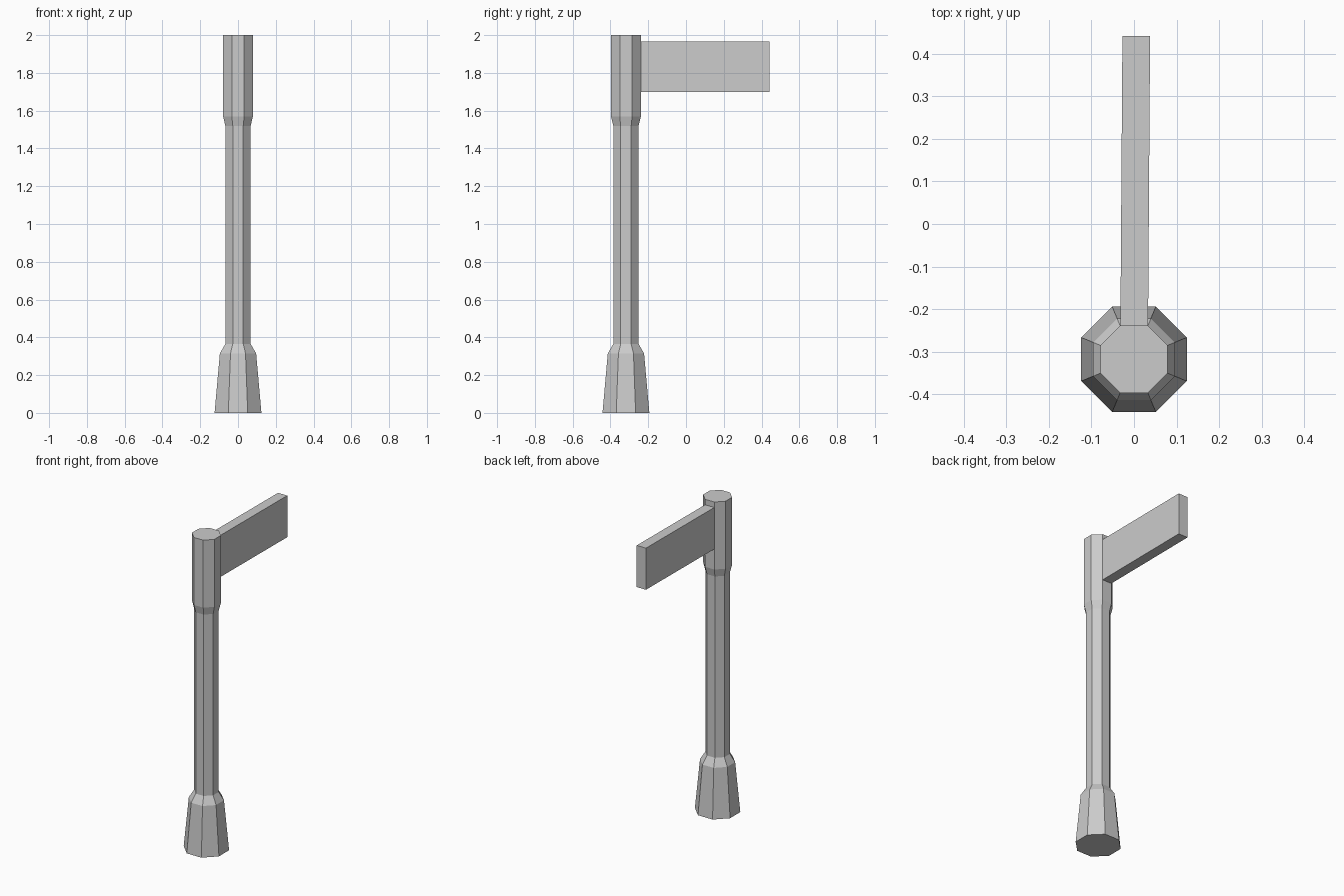
import bpy, bmesh, math
from mathutils import Matrix

if "Cube" in bpy.data.objects:
    bpy.data.objects.remove(bpy.data.objects["Cube"])

POLE_Y = -0.318


def finish(bm, name):
    bmesh.ops.recalc_face_normals(bm, faces=bm.faces)
    mesh = bpy.data.meshes.new(name)
    bm.to_mesh(mesh)
    bm.free()
    obj = bpy.data.objects.new(name, mesh)
    bpy.context.collection.objects.link(obj)
    return obj


def octagonal_post(name, profile):
    """Stack octagon rings given as (half width across flats, height)."""
    bm = bmesh.new()
    rings = []
    for half, z in profile:
        r = half / math.cos(math.pi / 8)
        angles = [math.pi / 8 + i * math.pi / 4 for i in range(8)]
        rings.append([bm.verts.new((r * math.cos(a), r * math.sin(a), z)) for a in angles])
    for low, high in zip(rings, rings[1:]):
        for i in range(8):
            j = (i + 1) % 8
            bm.faces.new((low[i], low[j], high[j], high[i]))
    bm.faces.new(rings[0][::-1])
    bm.faces.new(rings[-1])
    return finish(bm, name)


# Post with flared foot and thicker head
post = octagonal_post("post", [(0.124, 0), (0.096, 0.315), (0.067, 0.365),
                               (0.067, 1.52), (0.079, 1.57), (0.079, 2.0)])
post.location.y = POLE_Y

# Sign board, turned very slightly about the post
start, end, bottom, top = 0.076, 0.76, 1.70, 1.965
bm = bmesh.new()
bmesh.ops.create_cube(bm, size=1, matrix=Matrix.Translation((0, (start + end) / 2, (bottom + top) / 2))
                      @ Matrix.Diagonal((0.065, end - start, top - bottom, 1)))
board = finish(bm, "sign_board")
board.location.y = POLE_Y
board.rotation_euler.z = math.radians(-0.4)
